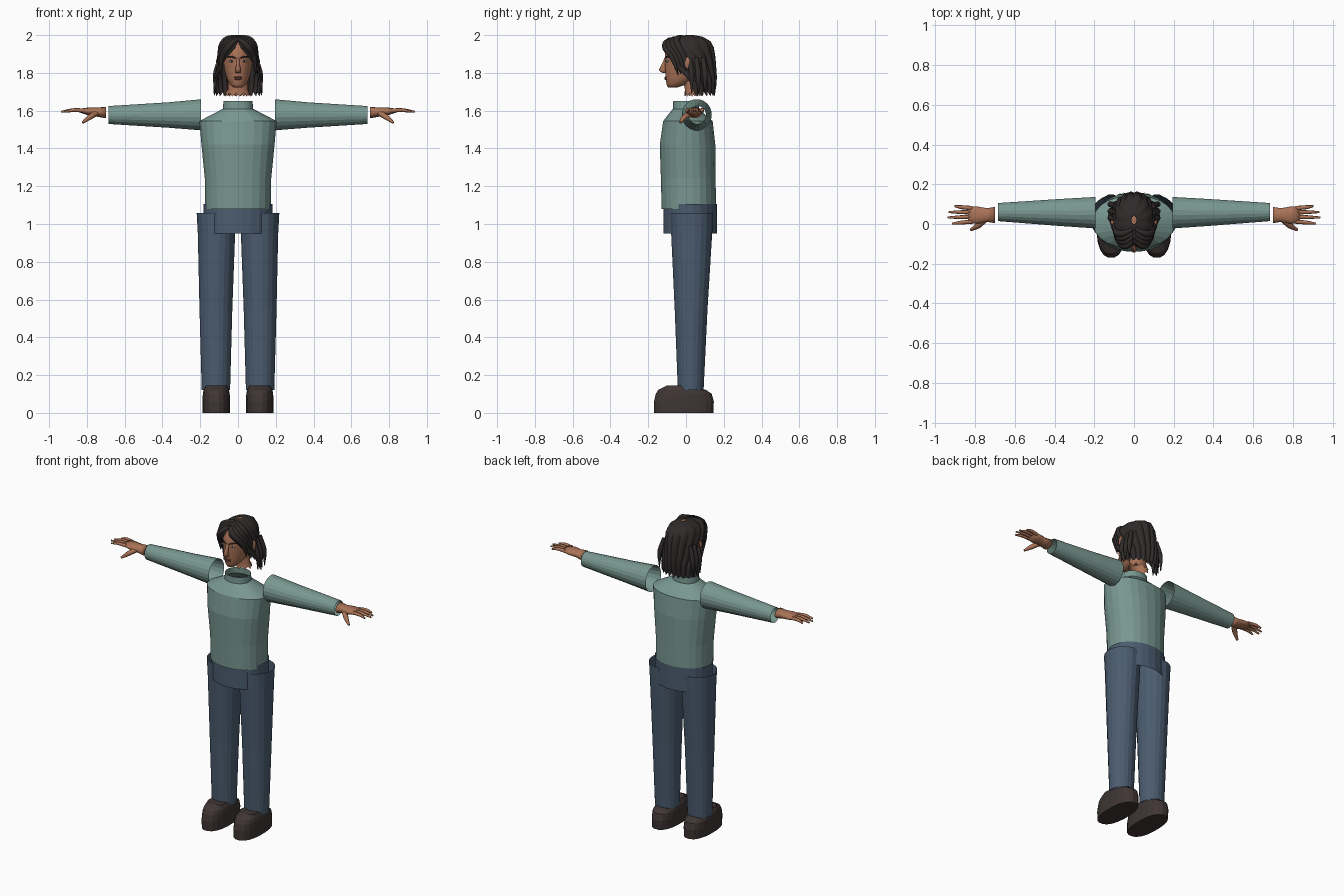
import bpy, bmesh
from math import sin, cos, pi, radians
from mathutils import Vector

if "Cube" in bpy.data.objects:
    bpy.data.objects.remove(bpy.data.objects["Cube"], do_unlink=True)


def material(name, rgb):
    m = bpy.data.materials.new(name)
    m.use_nodes = True
    color = (*rgb, 1)
    m.diffuse_color = color
    bsdf = m.node_tree.nodes["Principled BSDF"]
    bsdf.inputs["Base Color"].default_value = color
    bsdf.inputs["Roughness"].default_value = 0.8
    return m


SWEATER = material("sage green knit", (0.19, 0.31, 0.28))
DENIM = material("dark blue denim", (0.07, 0.107, 0.16))
LEATHER = material("dark brown leather", (0.05, 0.036, 0.035))
SKIN = material("brown skin", (0.40, 0.17, 0.095))
HAIR = material("near black hair", (0.03, 0.024, 0.024))
LIP = material("muted lips", (0.22, 0.08, 0.06))
EYE = material("eye white", (0.55, 0.52, 0.48))


def finish(name, bm, mat, smooth=False):
    bmesh.ops.recalc_face_normals(bm, faces=bm.faces)
    mesh = bpy.data.meshes.new(name)
    bm.to_mesh(mesh)
    bm.free()
    mesh.materials.append(mat)
    for p in mesh.polygons:
        p.use_smooth = smooth
    obj = bpy.data.objects.new(name, mesh)
    bpy.context.collection.objects.link(obj)
    return obj


def bridge(bm, rows, closed):
    for a, b in zip(rows, rows[1:]):
        n = len(a)
        for i in range(n if closed else n - 1):
            j = (i + 1) % n
            bm.faces.new((a[i], a[j], b[j], b[i]))


def loft(name, rings, mat, n=20, axis="z", caps=False, smooth=False, power=1.0, jag=0):
    """Skin elliptical rings (x, y, z, radius, radius) lying across the given axis."""
    bm = bmesh.new()
    rows = []
    for x, y, z, ra, rb in rings:
        row = []
        for i in range(n):
            t = 2 * pi * (i + 0.5) / n
            c, s = cos(t), sin(t)
            c = abs(c) ** power * (1 if c > 0 else -1) * ra
            s = abs(s) ** power * (1 if s > 0 else -1) * rb
            p = (x + c, y + s, z) if axis == "z" else (x, y + c, z + s)
            row.append(bm.verts.new(p))
        rows.append(row)
    for v in rows[0][::2]:
        v.co.z += jag
    bridge(bm, rows, True)
    if caps:
        bm.faces.new(rows[0])
        bm.faces.new(rows[-1])
    return finish(name, bm, mat, smooth)


def ball(name, loc, size, mat):
    bm = bmesh.new()
    bmesh.ops.create_uvsphere(bm, u_segments=14, v_segments=8, radius=1)
    for v in bm.verts:
        v.co = Vector(loc) + v.co * Vector(size)
    return finish(name, bm, mat, True)


def strand(name, points, radii, mat, depth=0.01):
    """Tapered round strand through a few points."""
    cu = bpy.data.curves.new(name, "CURVE")
    cu.dimensions = "3D"
    cu.bevel_depth = depth
    cu.bevel_resolution = 2
    cu.resolution_u = 6
    cu.use_fill_caps = True
    sp = cu.splines.new("BEZIER")
    sp.bezier_points.add(len(points) - 1)
    for bp, p, r in zip(sp.bezier_points, points, radii):
        bp.co, bp.radius = p, r
        bp.handle_left_type = bp.handle_right_type = "AUTO"
    cu.materials.append(mat)
    obj = bpy.data.objects.new(name, cu)
    bpy.context.collection.objects.link(obj)
    bpy.ops.object.select_all(action="DESELECT")
    obj.select_set(True)
    bpy.context.view_layer.objects.active = obj
    bpy.ops.object.convert(target="MESH")


# Sweater body with an open roll collar
loft("sweater_body", [(0, .015, 1.08, .175, .145), (0, .012, 1.24, .177, .146),
                      (0, .008, 1.42, .195, .148), (0, .01, 1.545, .206, .132),
                      (0, 0, 1.61, .08, .07), (0, 0, 1.65, .078, .068)],
     SWEATER, n=24, power=0.9)

# Hip section of the trousers
loft("trouser_hips", [(0, .022, .95, .18, .143), (0, .022, 1.105, .185, .143)],
     DENIM, n=24)

for side, s in (("left", 1), ("right", -1)):
    # Sleeve, an open tapered tube
    loft(side + "_sleeve", [(s * .195, .057, 1.578, .08, .083), (s * .37, .058, 1.577, .069, .068),
                            (s * .685, .06, 1.577, .046, .048)],
         SWEATER, n=20, axis="x")

    # Trouser leg
    loft(side + "_trouser_leg", [(s * .117, .025, .12, .076, .069), (s * .117, .027, .55, .088, .088),
                                 (s * .114, .03, .95, .1, .11), (s * .114, .03, 1.057, .106, .114)],
         DENIM, n=20)

    # Shoe with a raised instep
    loft(side + "_shoe", [(s * .115, -.012, 0, .073, .158), (s * .115, -.011, .06, .074, .16),
                          (s * .115, -.012, .1, .072, .15), (s * .115, -.02, .122, .068, .128),
                          (s * .115, -.055, .146, .055, .045)],
         LEATHER, n=20, caps=True, power=0.85)

    # Palm, fingers and thumb
    loft(side + "_palm", [(s * .70, .045, 1.59, .042, .03), (s * .74, .045, 1.592, .035, .025),
                          (s * .79, .045, 1.596, .045, .021), (s * .835, .047, 1.6, .042, .011)],
         SKIN, n=14, axis="x", caps=True, smooth=True)
    fingers = {"index": (.012, .002, .915), "middle": (.036, .033, .937),
               "ring": (.059, .06, .932), "little": (.08, .09, .903)}
    for finger, (y0, y1, tip) in fingers.items():
        strand(f"{side}_{finger}_finger",
               [(s * .815, y0, 1.6), (s * .87, (y0 + y1) / 2, 1.603), (s * tip, y1, 1.594)],
               (1.1, 1, .5), SKIN)
    strand(side + "_thumb", [(s * .75, .025, 1.588), (s * .785, -.008, 1.565), (s * .822, -.03, 1.537)],
           (1.7, 1.5, .7), SKIN)

    # Ear, eye and brow
    ball(side + "_ear", (s * .105, .008, 1.85), (.013, .018, .034), SKIN)
    ball(side + "_eye", (s * .034, -.099, 1.862), (.015, .008, .006), EYE)
    ball(side + "_iris", (s * .034, -.104, 1.862), (.005, .005, .0055), HAIR)
    strand(side + "_brow", [(s * .014, -.111, 1.879), (s * .036, -.101, 1.886), (s * .058, -.079, 1.884)],
           (.8, 1, .4), HAIR, .0045)

    # Front locks falling from the parting
    for k in range(4):
        d = k * .02
        strand(f"{side}_front_lock_{k + 1}",
               [(s * .004, -.085 + d, 1.978 + d * .2), (s * (.045 + d * .4), -.11 + d, 1.945 + d * .4),
                (s * (.083 + d * .2), -.07 + d, 1.88), (s * (.094 + d * .3), -.042 + d * .7, 1.79 + d * .2)],
               (.9, 1.3, 1.2, .15), HAIR, .014)
    # Lower locks framing the jaw
    for k in range(3):
        y = .02 + k * .035
        strand(f"{side}_side_lock_{k + 1}",
               [(s * .095, y, 1.88), (s * .118, y + .01, 1.79), (s * .122, y + .01, 1.69)],
               (1, 1.2, .2), HAIR, .013)

# Head from chin to crown
loft("head", [(0, (f + b) / 2, z, w, (b - f) / 2) for z, w, f, b in (
    (1.722, .022, -.095, -.05), (1.74, .045, -.104, .01), (1.775, .062, -.108, .07),
    (1.82, .073, -.111, .11), (1.87, .079, -.112, .128), (1.92, .08, -.112, .132),
    (1.96, .066, -.085, .115), (1.985, .035, -.03, .07))],
     SKIN, n=28, caps=True, smooth=True)
loft("neck", [(0, .04, 1.675, .066, .048), (0, .037, 1.71, .054, .043), (0, .03, 1.79, .052, .05)],
     SKIN, n=20, smooth=True, jag=.02)
loft("nose", [(0, -.108, 1.878, .008, .006), (0, -.117, 1.845, .009, .013),
              (0, -.124, 1.815, .016, .021), (0, -.115, 1.8, .013, .012)],
     SKIN, n=12, caps=True, smooth=True)
ball("upper_lip", (0, -.106, 1.776), (.022, .009, .005), LIP)
ball("lower_lip", (0, -.106, 1.768), (.019, .009, .006), LIP)

# Bobbed hair: a ribbed shell, open around the face and ragged at the hem
bm = bmesh.new()
rows = []
profile = [(2.0, .012, .02, .02, 0), (1.992, .05, .012, .075, 0), (1.968, .084, .012, .118, 0),
           (1.935, .098, .012, .136, 8), (1.88, .104, .016, .14, 38), (1.82, .115, .018, .142, 62),
           (1.78, .122, .018, .144, 82), (1.74, .13, .016, .144, 94), (1.70, .132, .014, .136, 102)]
COLS = 72
for z, rx, cy, ry, gap in profile:
    row = []
    for i in range(COLS + 1):
        a = radians(gap + (360 - 2 * gap) * i / COLS)
        rib = abs(sin(i * pi / 6))
        k = .95 + .07 * rib
        drop = .022 * rib if z < 1.71 else 0
        row.append(bm.verts.new((rx * k * sin(a), cy - ry * k * cos(a), z - drop)))
    rows.append(row)
bridge(bm, rows, False)
hair = finish("hair", bm, HAIR, True)
bpy.ops.object.select_all(action="DESELECT")
hair.select_set(True)
bpy.context.view_layer.objects.active = hair
bpy.ops.object.shade_smooth_by_angle(angle=radians(40))
